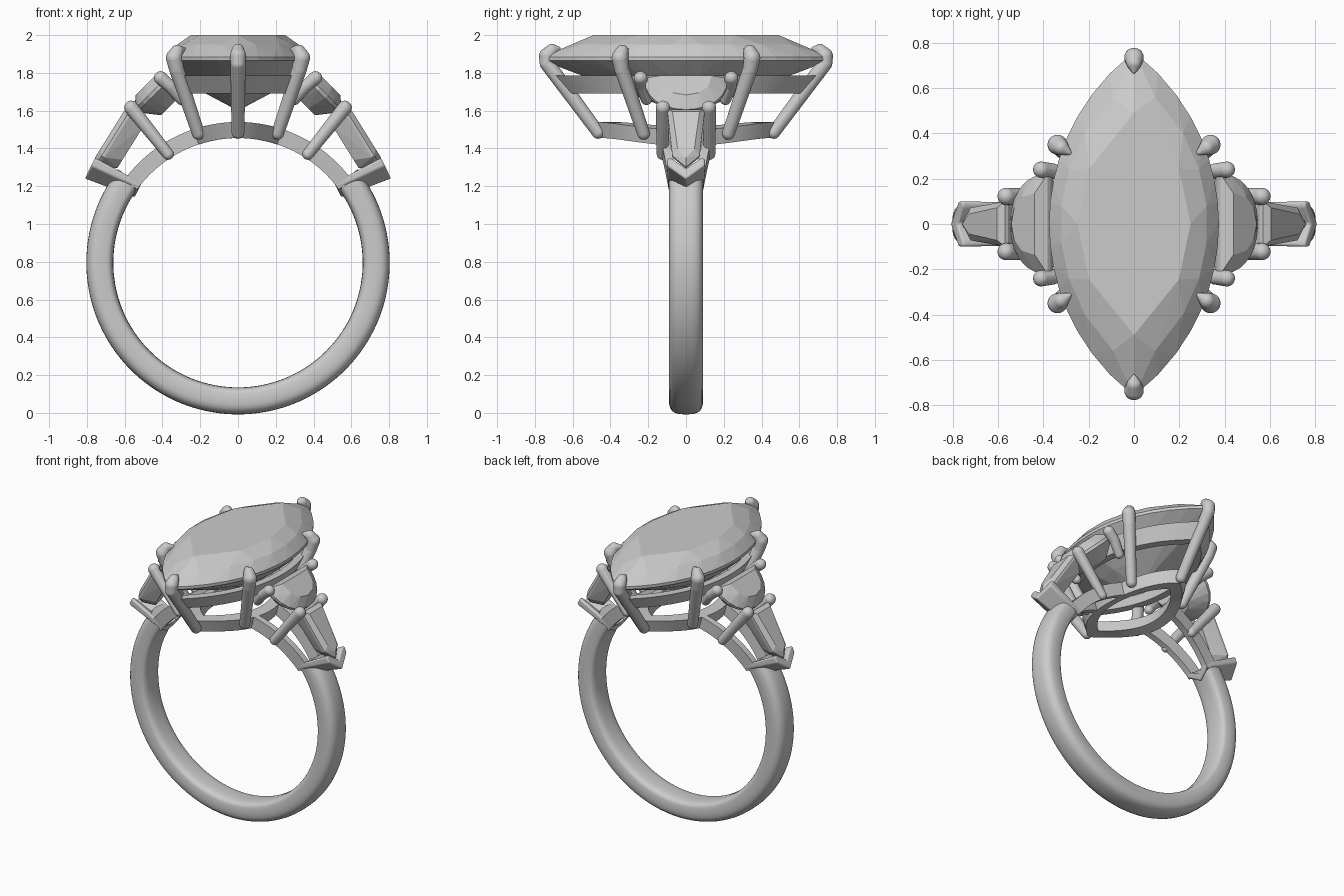
import bpy, bmesh
from math import sin, cos, pi, radians, sqrt
from mathutils import Vector, Matrix

if "Cube" in bpy.data.objects:
    bpy.data.objects.remove(bpy.data.objects["Cube"])

grey = bpy.data.materials.new("pale grey")
grey.use_nodes = True
grey.diffuse_color = (0.6, 0.6, 0.6, 1)
grey.node_tree.nodes["Principled BSDF"].inputs["Base Color"].default_value = (0.6, 0.6, 0.6, 1)

CENTRE = 0.795   # height of the finger hole centre
INNER = 0.66     # finger hole radius


def finish(name, bm, smooth=None):
    bmesh.ops.recalc_face_normals(bm, faces=bm.faces)
    mesh = bpy.data.meshes.new(name)
    bm.to_mesh(mesh)
    bm.free()
    mesh.materials.append(grey)
    ob = bpy.data.objects.new(name, mesh)
    bpy.context.collection.objects.link(ob)
    if smooth:
        bpy.ops.object.select_all(action='DESELECT')
        ob.select_set(True)
        bpy.context.view_layer.objects.active = ob
        bpy.ops.object.shade_smooth_by_angle(angle=radians(smooth))
    return ob


def loft(name, rings, closed=False, smooth=35):
    """Skin a list of equal rings, capping the ends unless closed."""
    bm = bmesh.new()
    rows = [[bm.verts.new(p) for p in ring] for ring in rings]
    n = len(rows[0])
    pairs = list(zip(rows, rows[1:])) + ([(rows[-1], rows[0])] if closed else [])
    for r, s in pairs:
        for i in range(n):
            j = (i + 1) % n
            bm.faces.new((r[i], r[j], s[j], s[i]))
    if not closed:
        bm.faces.new(rows[0])
        bm.faces.new(rows[-1])
    return finish(name, bm, smooth)


def gem(name, points):
    """Flat faceted stone: the hull of its corner points."""
    bm = bmesh.new()
    for p in points:
        bm.verts.new(p)
    res = bmesh.ops.convex_hull(bm, input=bm.verts)
    bmesh.ops.delete(bm, geom=[v for v in bm.verts if not v.link_faces], context='VERTS')
    bmesh.ops.dissolve_limit(bm, angle_limit=radians(1), verts=bm.verts, edges=bm.edges)
    return finish(name, bm)


def wire(name, balls):
    """Rounded wire: hulls stretched over successive (point, radius) balls."""
    bm = bmesh.new()
    for pair in zip(balls, balls[1:]):
        part = bmesh.new()
        for p, r in pair:
            bmesh.ops.create_icosphere(part, subdivisions=3, radius=r,
                                       matrix=Matrix.Translation(p))
        bmesh.ops.convex_hull(part, input=part.verts)
        bmesh.ops.delete(part, geom=[v for v in part.verts if not v.link_faces], context='VERTS')
        tmp = bpy.data.meshes.new("tmp")
        part.to_mesh(tmp)
        part.free()
        bm.from_mesh(tmp)
        bpy.data.meshes.remove(tmp)
    return finish(name, bm, 40)


def marquise(a, b, n, shift=0.0):
    """Pointed oval with half width a and half length b, n points."""
    r = (a * a + b * b) / (2 * a)
    pts = []
    for i in range(n):
        t = 4 * ((i + shift) / n % 1)
        y = b * (1 - t) if t < 2 else b * (t - 3)
        x = sqrt(max(r * r - y * y, 0)) - (r - a)
        pts.append((x if t < 2 else -x, y))
    return pts


def frame(side, ox, oz, nx, nz):
    """Tilted coordinates: a runs down the shoulder, y across, c outward."""
    n = Vector((nx, 0, nz)).normalized()
    u = Vector((n.z, 0, -n.x))
    def place(a, y, c):
        p = Vector((ox, 0, oz)) + u * a + n * c
        return (side * p.x, y, p.z)
    return place


# Band: rounded section swept around the lower part of the hole
rings = []
for k in range(97):
    ang = radians(38 - 256 * k / 96)
    ring = []
    for i in range(28):
        t = 2 * pi * i / 28
        c, s = cos(t), sin(t)
        power = 0.75 if c > 0 else 0.4
        r = INNER + 0.0715 + 0.0715 * (abs(c) ** power) * (1 if c > 0 else -1)
        y = 0.09 * (abs(s) ** 0.7) * (1 if s > 0 else -1)
        ring.append((r * cos(ang), y, CENTRE + r * sin(ang)))
    rings.append(ring)
loft("band", rings)

# Centre stone: table, crown, girdle, pavilion and keel
layers = [(0.25, 0.49, 2.0, 8, 0), (0.325, 0.64, 1.95, 16, 0.5), (0.375, 0.76, 1.885, 32, 0),
          (0.375, 0.76, 1.865, 32, 0), (0.29, 0.54, 1.78, 16, 0.5), (0.17, 0.28, 1.69, 8, 0)]
pts = [(x, y, z) for a, b, z, n, sh in layers for x, y in marquise(a, b, n, sh)]
gem("centre_stone", pts + [(0, 0.06, 1.6), (0, -0.06, 1.6)])


# Setting rails: upper one flat, lower one following the finger hole
def rail(name, levels, height):
    loops = [marquise(a, b, 64) for a, b, _ in levels]
    rings = [[(x, y, height(x, lev[2])) for x, y in loop] for loop, lev in zip(loops, levels)]
    loft(name, rings, closed=True)


rail("upper_rail", [(0.355, 0.72, 1.785), (0.315, 0.635, 1.69),
                    (0.265, 0.56, 1.69), (0.305, 0.645, 1.785)], lambda x, z: z)
rail("lower_rail", [(0.25, 0.48, 0.745), (0.23, 0.45, INNER),
                    (0.165, 0.35, INNER), (0.185, 0.38, 0.745)],
     lambda x, r: CENTRE + sqrt(r * r - x * x))

# Centre prongs
for f in (-1, 1):
    wire("end_prong", [((0, f * 0.465, 1.485), 0.034), ((0, f * 0.735, 1.85), 0.04),
                       ((0, f * 0.735, 1.89), 0.043), ((0, f * 0.71, 1.92), 0.033),
                       ((0, f * 0.675, 1.93), 0.01)])
    for s in (-1, 1):
        wire("side_prong", [((s * 0.21, f * 0.225, 1.48), 0.034), ((s * 0.325, f * 0.34, 1.82), 0.04),
                            ((s * 0.338, f * 0.35, 1.88), 0.044), ((s * 0.322, f * 0.338, 1.915), 0.034),
                            ((s * 0.285, f * 0.315, 1.925), 0.01)])

for s in (-1, 1):
    # Half moon stone
    at = frame(s, 0.375, 1.765, 0.7, 0.7)
    pts = []
    for k, w, c, n in ((0.62, 0.03, 0.06, 6), (1, 0, 0.01, 12), (1, 0, -0.01, 12), (0.5, 0.04, -0.11, 6)):
        for i in range(n + 1):
            t = pi * i / n
            pts.append(at(w + 0.235 * k * sin(t) ** 0.85, 0.22 * k * cos(t), c))
    gem("half_moon_stone", pts)

    # Tapered stone with a pointed lower end
    at = frame(s, 0.59, 1.62, 0.85, 0.53)
    pts = []
    for inset, c in ((0.028, 0.0), (0, -0.025), (0, -0.04), (0.04, -0.13)):
        for f in (-1, 1):
            pts += [at(inset, f * (0.1 - inset), c), at(0.29 - inset, f * (0.072 - inset), c)]
        pts.append(at(0.36 - inset * 1.5, 0, c))
    gem("tapered_stone", pts)

    # Chevron holder at the pointed end
    at = frame(s, 0.757, 1.35, 0.9, 0.44)
    chevron = [(0, 0.1), (0.045, 0.1), (0.125, 0), (0.045, -0.1),
               (0, -0.1), (0, -0.075), (0.06, 0), (0, 0.075)]
    ob = loft("chevron_holder", [[at(a, y, 0) for a, y in chevron],
                                 [at(a * 0.7 + 0.01, y * 0.95, -0.28) for a, y in chevron]])
    bev = ob.modifiers.new("soft edges", 'BEVEL')
    bev.width = 0.01
    bev.segments = 3

    for f in (-1, 1):
        # Shoulder prongs
        wire("half_moon_prong", [((s * 0.30, f * 0.21, 1.66), 0.03), ((s * 0.36, f * 0.235, 1.73), 0.033),
                                 ((s * 0.41, f * 0.24, 1.773), 0.036)])
        wire("shoulder_prong", [((s * 0.37, f * 0.125, 1.37), 0.03), ((s * 0.565, f * 0.122, 1.615), 0.038)])
        # Curved shoulder rails joining the band and the lower rail
        rings = []
        for k in range(17):
            t = k / 16
            ang = radians(36 + 36 * t)
            y = f * (0.07 + 0.06 * t)
            rings.append([(s * r * cos(ang), y + d, CENTRE + r * sin(ang))
                          for r, d in ((INNER, -0.022), (0.745, -0.022), (0.745, 0.022), (INNER, 0.022))])
        loft("shoulder_rail", rings)
